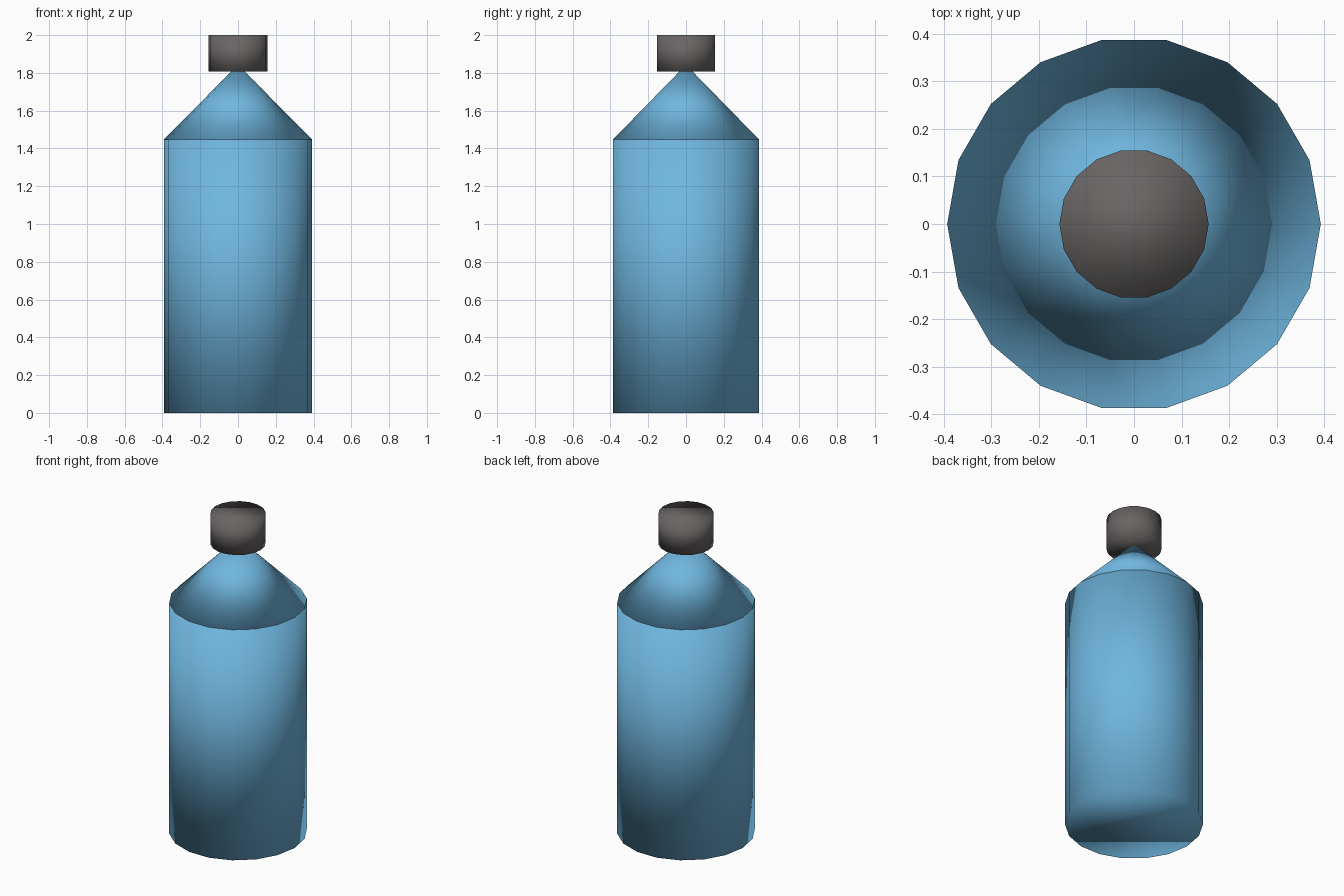
import bpy
import math

SIDES = 18
BODY_RADIUS = 0.393
SHOULDER_Z = 1.447
APEX_Z = 1.843

default_cube = bpy.data.objects.get("Cube")
if default_cube:
    bpy.data.objects.remove(default_cube, do_unlink=True)


def make_material(name, colour):
    mat = bpy.data.materials.new(name)
    mat.use_nodes = True
    mat.diffuse_color = colour
    bsdf = mat.node_tree.nodes["Principled BSDF"]
    bsdf.inputs["Base Color"].default_value = colour
    return mat


def make_part(name, base_radius, top_radius, bottom, top, mat):
    """Closed, fully smooth round part with a corner on the x axis."""
    bpy.ops.mesh.primitive_cone_add(
        vertices=SIDES, radius1=base_radius, radius2=top_radius,
        depth=top - bottom, location=(0, 0, (bottom + top) / 2),
        rotation=(0, 0, math.pi / 2))
    part = bpy.context.object
    part.name = name
    part.data.materials.append(mat)
    bpy.ops.object.shade_smooth()
    return part


blue = make_material("light blue", (0.16, 0.47, 0.74, 1))
grey = make_material("warm dark grey", (0.145, 0.13, 0.13, 1))

# Bottle: straight body, pointed shoulder, screw cap over the tip
make_part("bottle_body", BODY_RADIUS, BODY_RADIUS, 0, SHOULDER_Z, blue)
make_part("bottle_shoulder", BODY_RADIUS, 0, SHOULDER_Z, APEX_Z, blue)
make_part("bottle_cap", 0.157, 0.157, 1.807, 2, grey)
